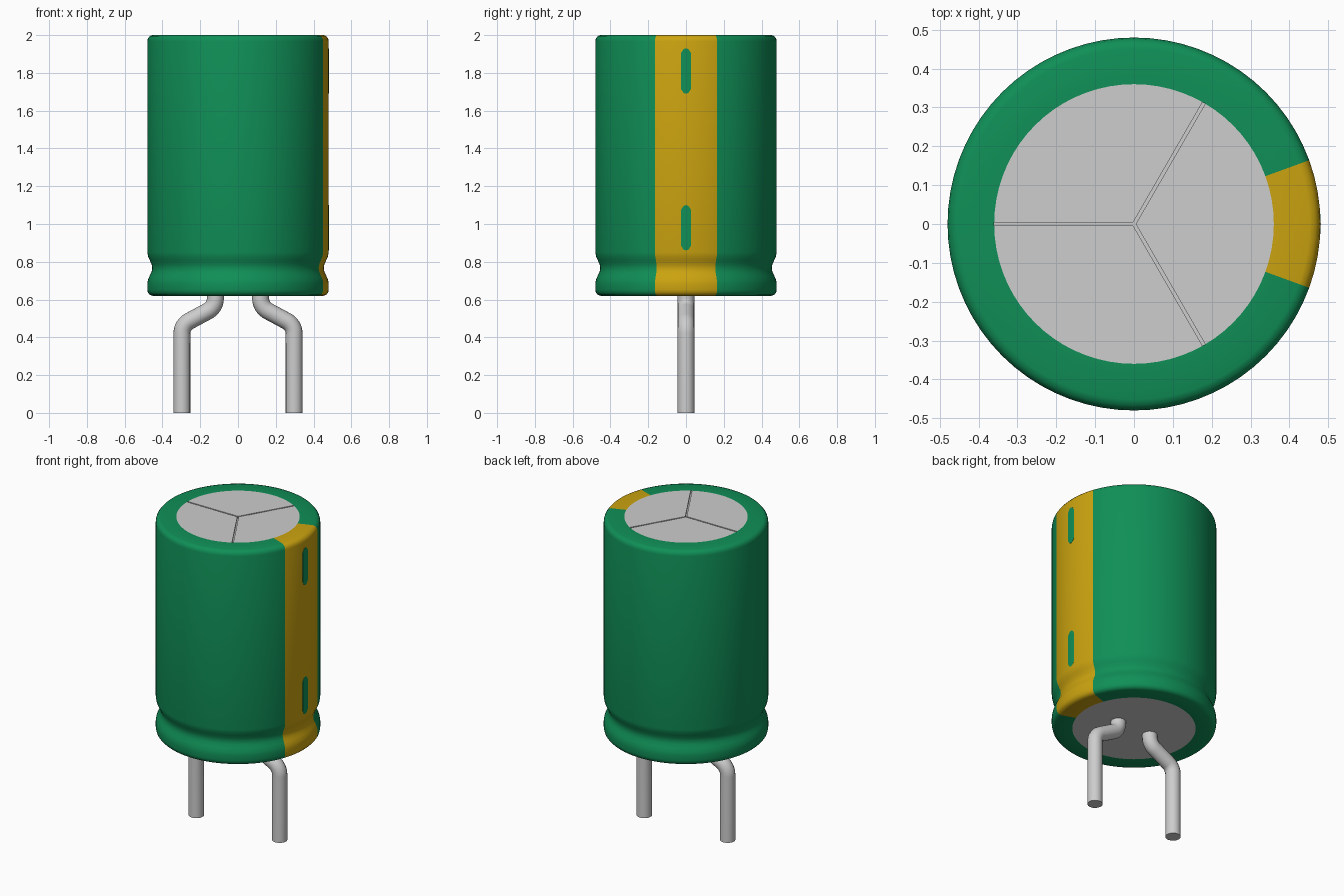
import bpy, bmesh, math
from mathutils import Vector

cube = bpy.data.objects.get("Cube")
if cube:
    bpy.data.objects.remove(cube, do_unlink=True)


def material(name, rgb, metallic=0.0):
    m = bpy.data.materials.new(name)
    m.use_nodes = True
    m.diffuse_color = (*rgb, 1)
    m.node_tree.nodes["Principled BSDF"].inputs["Base Color"].default_value = (*rgb, 1)
    return m


GREEN = material("sleeve green", (0.005, 0.275, 0.095))
GOLD = material("stripe gold", (0.60, 0.37, 0.005))
GREY = material("aluminium grey", (0.61, 0.61, 0.61))

SEGMENTS = 72
STRIPE = math.radians(20)
CAP_R, TOP, BASE = 0.36, 2.0, 0.62


def select_only(ob):
    bpy.ops.object.select_all(action='DESELECT')
    ob.select_set(True)
    bpy.context.view_layer.objects.active = ob


def smooth(ob, degrees=40):
    select_only(ob)
    bpy.ops.object.shade_smooth_by_angle(angle=math.radians(degrees))


def make_object(name, bm, *mats):
    bmesh.ops.recalc_face_normals(bm, faces=bm.faces)
    me = bpy.data.meshes.new(name)
    bm.to_mesh(me)
    bm.free()
    for m in mats:
        me.materials.append(m)
    ob = bpy.data.objects.new(name, me)
    bpy.context.collection.objects.link(ob)
    return ob


# Can body: one turned profile with crimp groove and recessed top
profile = [(0, BASE), (CAP_R, BASE), (0.452, BASE), (0.467, 0.625), (0.477, 0.637),
           (0.48, 0.652), (0.48, 0.685), (0.477, 0.703), (0.468, 0.725), (0.458, 0.745),
           (0.454, 0.765), (0.457, 0.785), (0.467, 0.808), (0.476, 0.828), (0.48, 0.85),
           (0.48, 1.968), (0.477, 1.982), (0.467, 1.995), (0.452, TOP),
           (CAP_R, TOP), (CAP_R, TOP - 0.012), (0, TOP - 0.012)]
bm = bmesh.new()
verts = [bm.verts.new((r, 0, z)) for r, z in profile]
edges = [bm.edges.new(pair) for pair in zip(verts, verts[1:])]
bmesh.ops.spin(bm, geom=verts + edges, cent=(0, 0, 0), axis=(0, 0, 1),
               angle=math.tau, steps=SEGMENTS, use_merge=True)
bmesh.ops.remove_doubles(bm, verts=bm.verts, dist=1e-5)
for f in bm.faces:
    c = f.calc_center_median()
    if c.xy.length < CAP_R + 0.002:
        f.material_index = 2
    elif abs(math.atan2(c.y, c.x)) < STRIPE:
        f.material_index = 1
smooth(make_object("can_body", bm, GREEN, GOLD, GREY))

# Top plate: three sectors separated by narrow vent grooves
GAP = 0.004
bm = bmesh.new()
for k in range(3):
    start = math.radians(60 + 120 * k)
    trim = math.asin(GAP / CAP_R)
    steps = [math.radians(5 * i) for i in range(25)]
    steps[0], steps[-1] = trim, steps[-1] - trim
    apex = GAP / math.sin(math.radians(60))
    mid = start + math.radians(60)
    outline = [(apex * math.cos(mid), apex * math.sin(mid))]
    outline += [(CAP_R * math.cos(start + a), CAP_R * math.sin(start + a)) for a in steps]
    face = bm.faces.new([bm.verts.new((x, y, TOP - 0.012)) for x, y in outline])
    up = bmesh.ops.extrude_face_region(bm, geom=[face])
    bmesh.ops.translate(bm, vec=(0, 0, 0.012),
                        verts=[v for v in up["geom"] if isinstance(v, bmesh.types.BMVert)])
make_object("vented_top_plate", bm, GREY)


# Minus marks: thin plates following the stripe surface
def minus_mark(name, z0, z1):
    bm = bmesh.new()
    columns = []
    for y, cut in [(-0.026, 0.024), (-0.013, 0.004), (0, 0), (0.013, 0.004), (0.026, 0.024)]:
        x = 0.4808 - abs(y) * math.tan(math.radians(2.5))
        columns.append([bm.verts.new((x, y, z)) for z in (z0 + cut, z1 - cut)])
    for a, b in zip(columns, columns[1:]):
        bm.faces.new((a[0], b[0], b[1], a[1]))
    up = bmesh.ops.extrude_face_region(bm, geom=bm.faces[:])
    bmesh.ops.translate(bm, vec=(-0.003, 0, 0),
                        verts=[v for v in up["geom"] if isinstance(v, bmesh.types.BMVert)])
    smooth(make_object(name, bm, GREEN))


minus_mark("upper_minus_mark", 1.69, 1.93)
minus_mark("lower_minus_mark", 0.86, 1.10)


# Wire leads: round wire along a path with filleted bends
def fillet(points, radius, steps=8):
    out = [points[0]]
    for p, c, n in zip(points, points[1:], points[2:]):
        u, v = (p - c).normalized(), (n - c).normalized()
        half = u.angle(v) / 2
        centre = c + (u + v).normalized() * radius / math.sin(half)
        reach = radius / math.tan(half)
        a, b = c + u * reach - centre, c + v * reach - centre
        for i in range(steps + 1):
            out.append(centre + a.lerp(b, i / steps).normalized() * radius)
    return out + [points[-1]]


for name, side in (("left_lead", 1), ("right_lead", -1)):
    path = fillet([Vector((side * x, 0, z)) for x, z in
                   [(0.12, 0.64), (0.12, 0.56), (0.297, 0.465), (0.297, 0)]], 0.075)
    curve = bpy.data.curves.new(name, 'CURVE')
    curve.dimensions = '3D'
    curve.bevel_depth = 0.045
    curve.bevel_resolution = 6
    curve.use_fill_caps = True
    spline = curve.splines.new('POLY')
    spline.points.add(len(path) - 1)
    for point, co in zip(spline.points, path):
        point.co = (*co, 1)
    curve.materials.append(GREY)
    lead = bpy.data.objects.new(name, curve)
    bpy.context.collection.objects.link(lead)
    select_only(lead)
    bpy.ops.object.convert(target='MESH')
    lead = bpy.context.view_layer.objects.active
    bm = bmesh.new()
    bm.from_mesh(lead.data)
    bmesh.ops.remove_doubles(bm, verts=bm.verts, dist=1e-5)
    bm.to_mesh(lead.data)
    bm.free()
    smooth(lead)
